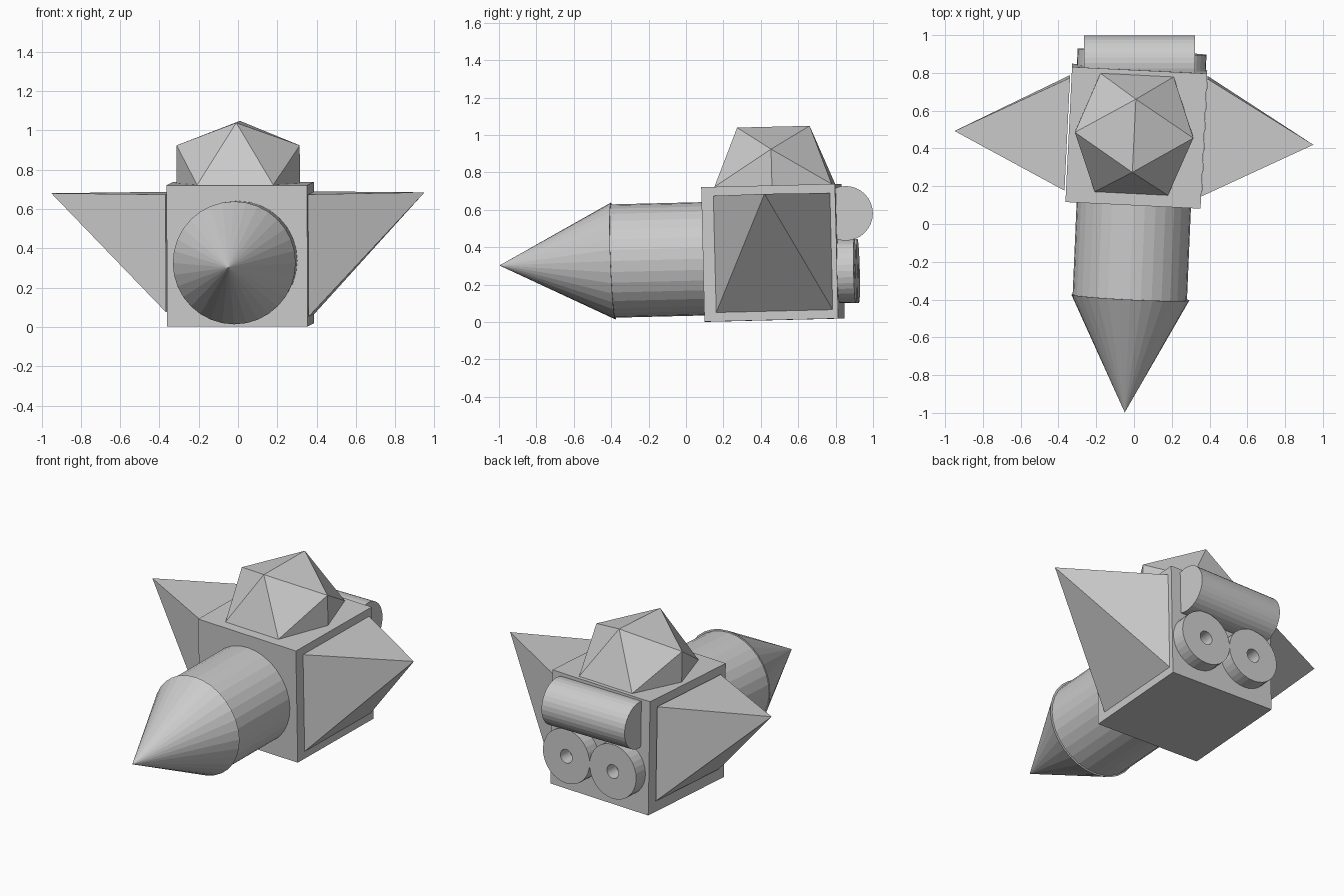
import bpy, bmesh
from math import radians, cos, sin, pi
from mathutils import Matrix, Vector

if "Cube" in bpy.data.objects:
    bpy.data.objects.remove(bpy.data.objects["Cube"])

# The whole model sits in a slightly turned and tilted frame centred on the box
FRAME = (Matrix.Translation((0.0125, 0.465, 0.37))
         @ Matrix.Rotation(radians(-2.8), 4, 'Z')
         @ Matrix.Rotation(radians(1.4), 4, 'X'))


def finish(name, bm, frame=FRAME):
    bmesh.ops.recalc_face_normals(bm, faces=bm.faces)
    mesh = bpy.data.meshes.new(name)
    bm.to_mesh(mesh)
    bm.free()
    obj = bpy.data.objects.new(name, mesh)
    bpy.context.collection.objects.link(obj)
    obj.matrix_world = frame
    return obj


def cone(name, start, end, r1, r2, frame=FRAME):
    """Cylinder or cone running from start to end."""
    a, b = Vector(start), Vector(end)
    rot = (b - a).to_track_quat('Z', 'Y').to_matrix().to_4x4()
    bm = bmesh.new()
    bmesh.ops.create_cone(bm, cap_ends=True, segments=32, radius1=r1, radius2=r2,
                          depth=(b - a).length,
                          matrix=Matrix.Translation((a + b) / 2) @ rot)
    bmesh.ops.remove_doubles(bm, verts=bm.verts, dist=1e-5)
    return finish(name, bm, frame)


def hull(name, points):
    bm = bmesh.new()
    for p in points:
        bm.verts.new(p)
    bmesh.ops.convex_hull(bm, input=bm.verts)
    return finish(name, bm)


def ring(name, cx, cz, y0, y1, outer, inner, n=32):
    """Thick disc facing y with a hole through it."""
    bm = bmesh.new()
    profile = [(outer, y0), (outer, y1), (inner, y1), (inner, y0)]
    rows = [[bm.verts.new((cx + r * cos(2 * pi * i / n), y, cz + r * sin(2 * pi * i / n)))
             for r, y in profile] for i in range(n)]
    for i in range(n):
        a, b = rows[i], rows[(i + 1) % n]
        for j in range(4):
            k = (j + 1) % 4
            bm.faces.new((a[j], a[k], b[k], b[j]))
    return finish(name, bm)


# Box body
bm = bmesh.new()
bmesh.ops.create_cube(bm, size=1, matrix=Matrix.Diagonal((0.716, 0.716, 0.72, 1)))
finish("box_body", bm)

# Nose barrel and pointed nose
cone("nose_barrel", (0.004, -0.34, -0.023), (0.007, -0.86, -0.023), 0.303, 0.303)
cone("nose_cone", (0.01, -0.855, -0.023), (0.01, -1.465, -0.032), 0.313, 0)

# Side wings: square base against the box, tip level with the top edge
for name, x, y, z, h, tip in (
        ("right_wing", 0.36, 0.018, 0.0, 0.312, (0.938, 0.008, 0.315)),
        ("left_wing", -0.366, 0.0, 0.012, 0.299, (-0.963, -0.012, 0.311))):
    base = [(x, y + sy * h, z + sz * h) for sy in (-1, 1) for sz in (-1, 1)]
    hull(name, base + [tip])

# Faceted dome: icosahedron with an edge on top, half sunk in the box
s, p = 0.194, 0.194 * 1.618
dome = []
for a in (-1, 1):
    for b in (-1, 1):
        dome += [(0, a * s, b * p), (a * s, b * p, 0), (a * p, 0, b * s)]
hull("dome", [Vector(v) + Vector((-0.012, 0.018, 0.36)) for v in dome])

# Rear crossways drum
cone("rear_drum", (-0.265, 0.853, 0.581), (0.322, 0.853, 0.581), 0.146, 0.146, Matrix())

# Rear exhaust rings
for name, x in (("left_exhaust", -0.162), ("right_exhaust", 0.179)):
    ring(name, x, -0.107, 0.352, 0.446, 0.171, 0.043)
